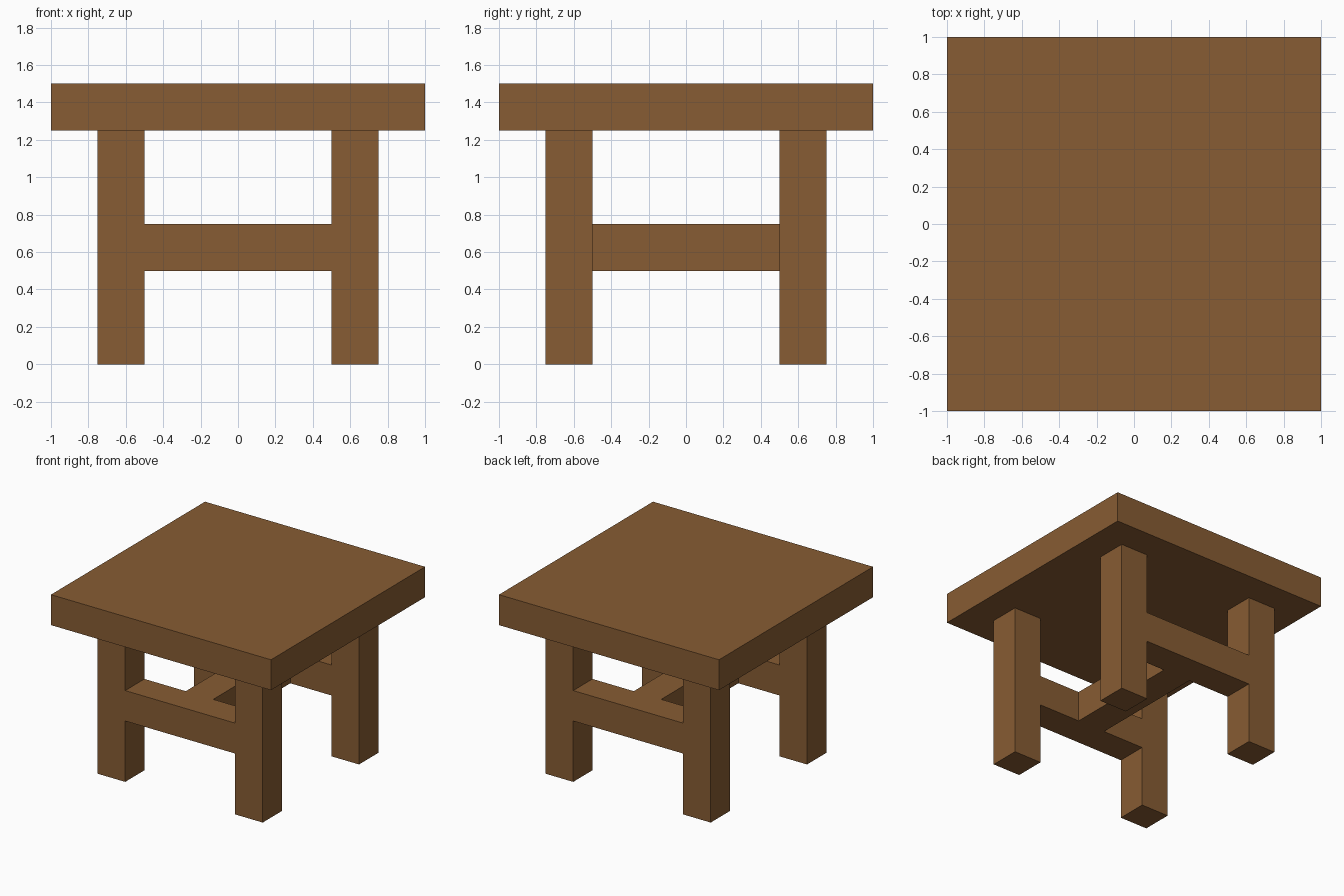
import bpy
import bmesh

cube = bpy.data.objects.get("Cube")
if cube:
    bpy.data.objects.remove(cube, do_unlink=True)

# Single wood colour
wood = bpy.data.materials.new("brown wood")
wood.use_nodes = True
colour = (0.242, 0.107, 0.033, 1.0)
wood.diffuse_color = colour
wood.node_tree.nodes["Principled BSDF"].inputs["Base Color"].default_value = colour


def extrude_profile(name, profile, y0, y1):
    """Flat-shaded solid from an x-z outline, running from y0 to y1."""
    bm = bmesh.new()
    face = bm.faces.new([bm.verts.new((x, y0, z)) for x, z in profile])
    result = bmesh.ops.extrude_face_region(bm, geom=[face])
    moved = [g for g in result["geom"] if isinstance(g, bmesh.types.BMVert)]
    bmesh.ops.translate(bm, verts=moved, vec=(0, y1 - y0, 0))
    bmesh.ops.recalc_face_normals(bm, faces=bm.faces)
    mesh = bpy.data.meshes.new(name)
    bm.to_mesh(mesh)
    bm.free()
    mesh.materials.append(wood)
    obj = bpy.data.objects.new(name, mesh)
    bpy.context.collection.objects.link(obj)
    return obj


def rectangle(half_width, z0, z1):
    return [(-half_width, z0), (half_width, z0), (half_width, z1), (-half_width, z1)]


LEG_OUT, LEG_IN = 0.75, 0.5
RAIL_LOW, RAIL_HIGH = 0.5, 0.75
TOP_LOW, TOP_HIGH = 1.25, 1.5

# Table top
extrude_profile("table_top", rectangle(1.0, TOP_LOW, TOP_HIGH), -1.0, 1.0)

# H-shaped frames: two legs joined by a flush rail
right_half = [(LEG_IN, RAIL_LOW), (LEG_IN, 0), (LEG_OUT, 0),
              (LEG_OUT, TOP_LOW), (LEG_IN, TOP_LOW), (LEG_IN, RAIL_HIGH)]
h_outline = right_half + [(-x, z) for x, z in reversed(right_half)]
extrude_profile("front_leg_frame", h_outline, -LEG_OUT, -LEG_IN)
extrude_profile("back_leg_frame", h_outline, LEG_IN, LEG_OUT)

# Central stretcher between the two frames
extrude_profile("centre_stretcher", rectangle(0.125, RAIL_LOW, RAIL_HIGH), -LEG_IN, LEG_IN)
